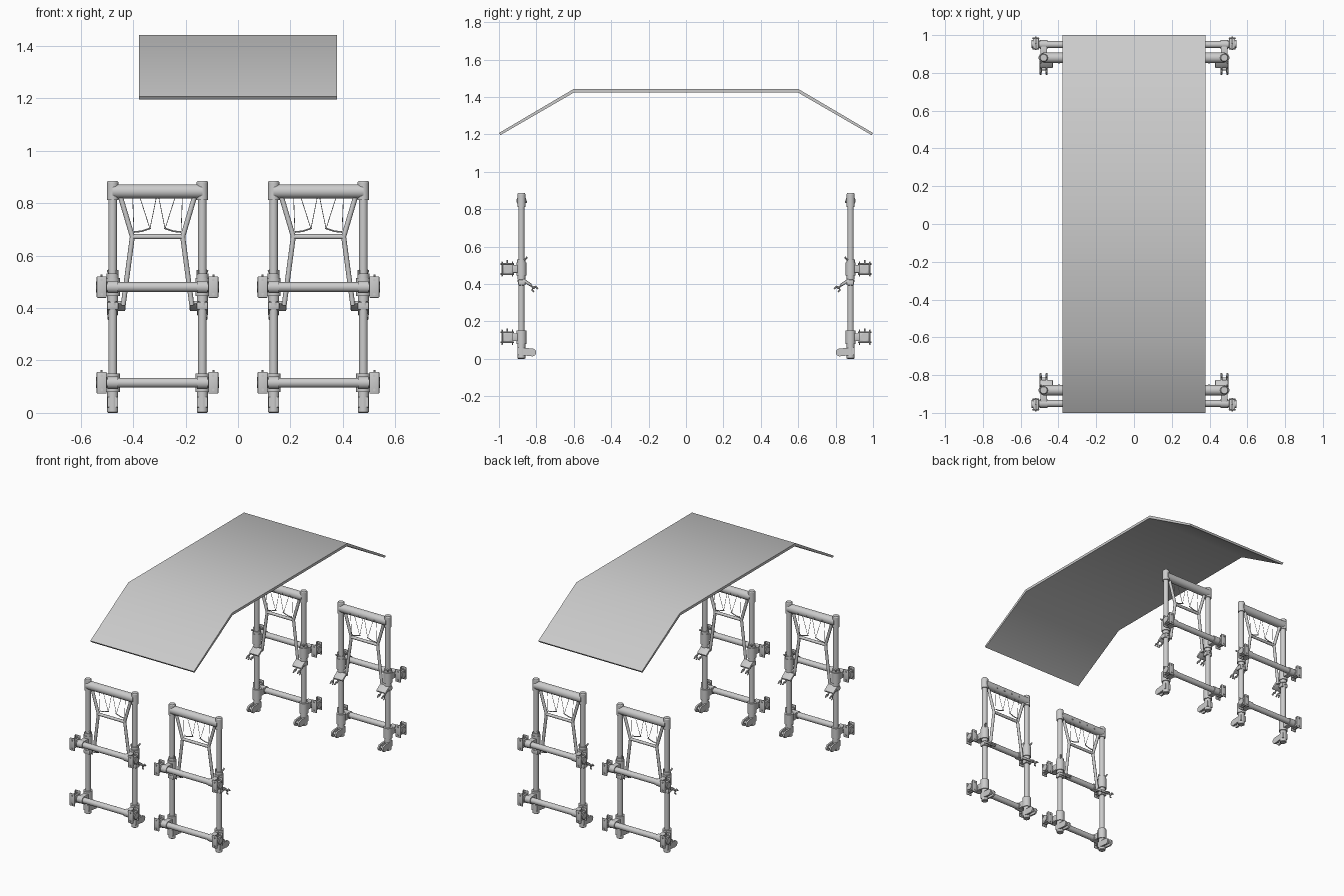
import bpy, bmesh, math
from mathutils import Vector, Matrix

if "Cube" in bpy.data.objects:
    bpy.data.objects.remove(bpy.data.objects["Cube"])

FRAME = Vector((0.307, -0.88, 0))   # centre of the front right frame


def finish(name, bm, loc=(0, 0, 0)):
    me = bpy.data.meshes.new(name)
    bmesh.ops.recalc_face_normals(bm, faces=bm.faces)
    bm.to_mesh(me)
    bm.free()
    ob = bpy.data.objects.new(name, me)
    ob.location = loc
    bpy.context.collection.objects.link(ob)
    bpy.ops.object.select_all(action='DESELECT')
    ob.select_set(True)
    bpy.context.view_layer.objects.active = ob
    bpy.ops.object.shade_smooth_by_angle(angle=math.radians(35))
    return ob


def tube(bm, a, b, r, r2=None, n=20):
    a, b = Vector(a), Vector(b)
    d = b - a
    m = Matrix.Translation((a + b) / 2) @ d.to_track_quat('Z', 'Y').to_matrix().to_4x4()
    bmesh.ops.create_cone(bm, cap_ends=True, segments=n, radius1=r,
                          radius2=r if r2 is None else r2, depth=d.length, matrix=m)


def box(bm, c, size, tilt=0, bevel=0.003):
    m = Matrix.Translation(c) @ Matrix.Rotation(tilt, 4, 'X') @ Matrix.Diagonal((*size, 1))
    vs = bmesh.ops.create_cube(bm, size=1, matrix=m)['verts']
    es = list({e for v in vs for e in v.link_edges})
    bmesh.ops.bevel(bm, geom=es, offset=bevel, segments=2, profile=0.5, affect='EDGES')


def path(bm, pts, r, n=12):
    for a, b in zip(pts, pts[1:]):
        tube(bm, a, b, r, n=n)
    for p in pts[1:-1]:
        bmesh.ops.create_uvsphere(bm, u_segments=n, v_segments=8, radius=r,
                                  matrix=Matrix.Translation(p))


def prism(bm, prof, x0, x1):
    f = bm.faces.new([bm.verts.new((x0, y, z)) for y, z in prof])
    g = bmesh.ops.extrude_face_region(bm, geom=[f])['geom']
    bmesh.ops.translate(bm, vec=(x1 - x0, 0, 0),
                        verts=[v for v in g if isinstance(v, bmesh.types.BMVert)])


# bent canopy panel
bm = bmesh.new()
prism(bm, [(-1, 1.207), (-0.603, 1.441), (0.603, 1.441), (1, 1.207),
           (0.992, 1.196), (0.598, 1.424), (-0.598, 1.424), (-0.992, 1.196)], -0.378, 0.378)
roof = finish("canopy_panel", bm)


def part(name, bm, paired=True):
    """Place a frame part, mirror it inside its frame, then to all four frames."""
    ob = finish(name, bm, FRAME)
    if paired:
        ob.modifiers.new("pair", 'MIRROR').use_mirror_merge = False
    m = ob.modifiers.new("four_frames", 'MIRROR')
    m.use_axis = (True, True, False)
    m.mirror_object = roof
    m.use_mirror_merge = False
    return ob


U, V = 0.171, -0.07     # post offset, cross tube offset
LEVELS = (0.48, 0.115)  # cross tube heights

# upright posts with top sleeves
bm = bmesh.new()
tube(bm, (U, 0, 0.03), (U, 0, 0.86), 0.0165)
part("upright_post", bm)
bm = bmesh.new()
tube(bm, (U, 0, 0.812), (U, 0, 0.879), 0.022, n=24)
tube(bm, (U, 0, 0.879), (U, 0, 0.885), 0.022, 0.018, n=24)
part("top_sleeve", bm)

# thick top tube with bolt heads on its inner side
bm = bmesh.new()
tube(bm, (-U, 0, 0.845), (U, 0, 0.845), 0.027, n=28)
for x in (-0.09, -0.03, 0.03, 0.09):
    tube(bm, (x, 0.02, 0.838), (x, 0.03, 0.838), 0.005, n=10)
part("top_tube", bm, False)

# cross tubes in front of the posts
bm = bmesh.new()
for z in LEVELS:
    tube(bm, (-0.2, V, z), (0.2, V, z), 0.0185)
part("cross_tube", bm, False)

# couplers joining posts and cross tubes
bm = bmesh.new()
for z in LEVELS:
    tube(bm, (U, 0, z - 0.035), (U, 0, z + 0.035), 0.027, n=24)
    box(bm, (U, -0.035, z), (0.034, 0.06, 0.042))
    tube(bm, (U - 0.02, V, z), (U + 0.02, V, z), 0.0235, n=24)
    tube(bm, (U, 0, z - 0.055), (U, 0, z - 0.035), 0.021)
    tube(bm, (U, 0, z - 0.07), (U, 0, z - 0.06), 0.021)
part("coupler", bm)

# flanged clamps at the cross tube ends
bm = bmesh.new()
for z in LEVELS:
    for v in (V - 0.033, V + 0.022):
        box(bm, (0.213, v, z), (0.038, 0.007, 0.082))
    box(bm, (0.213, V - 0.005, z), (0.032, 0.055, 0.05))
    tube(bm, (0.193, V - 0.004, z), (0.235, V - 0.004, z), 0.021)
    for s in (-1, 1):
        tube(bm, (0.213, V - 0.042, z + s * 0.027), (0.213, V + 0.03, z + s * 0.027), 0.005, n=10)
    tube(bm, (0.213, V - 0.005, z + 0.02), (0.213, V - 0.005, z + 0.048), 0.004, n=10)
part("end_clamp", bm)

# locking collar and lever above the middle coupler
bm = bmesh.new()
tube(bm, (U, 0, 0.515), (U, 0, 0.532), 0.023)
tube(bm, (U + 0.01, 0.015, 0.525), (U + 0.018, 0.03, 0.543), 0.005, n=10)
tube(bm, (U - 0.018, -0.01, 0.528), (U - 0.018, -0.01, 0.545), 0.005, n=10)
part("locking_collar", bm)

# waisted inner brace and its crossbar
bm = bmesh.new()
path(bm, [(0.143, 0, 0.83), (0.096, 0, 0.672), (0.131, 0.004, 0.41)], 0.0095)
part("waisted_brace", bm)
bm = bmesh.new()
tube(bm, (-0.096, 0, 0.672), (0.096, 0, 0.672), 0.0095, n=12)
part("brace_crossbar", bm, False)

# thin hanging straps with small clips
bm = bmesh.new()
for a, b in (((0.095, 0.825), (0.09, 0.695)), ((0.004, 0.825), (0.028, 0.706)),
             ((0.068, 0.825), (0.03, 0.706))):
    tube(bm, (a[0], 0.008, a[1]), (b[0], 0.008, b[1]), 0.0013, n=6)
path(bm, [(0.09, 0.008, 0.69), (0.06, 0.008, 0.693), (0.025, 0.008, 0.705)], 0.003, 8)
part("hanging_strap", bm)

# tilted latch arm with hooked prongs
bm = bmesh.new()
box(bm, (0.157, 0.03, 0.408), (0.07, 0.055, 0.016), -0.6, 0.006)
box(bm, (U, 0.002, 0.408), (0.044, 0.04, 0.03), 0, 0.006)
for x in (0.156, 0.187):
    path(bm, [(x, 0.04, 0.40), (x, 0.066, 0.378), (x, 0.074, 0.386), (x, 0.088, 0.374)], 0.005, 8)
path(bm, [(0.187, 0.062, 0.39), (0.187, 0.058, 0.366), (0.187, 0.068, 0.358)], 0.004, 8)
part("latch_arm", bm)

# foot sockets with inward pointing claws
bm = bmesh.new()
tube(bm, (U, 0, 0.003), (U, 0, 0.062), 0.021, n=24)
tube(bm, (U, 0, 0), (U, 0, 0.003), 0.017, 0.021, n=24)
lobe = [(0.058 + 0.021 * math.cos(t), 0.034 + 0.021 * math.sin(t))
        for t in [math.radians(-90 + 18 * i) for i in range(11)]]
for s in (-1, 1):
    prism(bm, [(-0.02, 0.06), (-0.02, 0.022)] + lobe, U + s * 0.009, U + s * 0.02)
tube(bm, (U - 0.02, 0.058, 0.036), (U + 0.02, 0.058, 0.036), 0.009, n=14)
part("foot_claw", bm)
